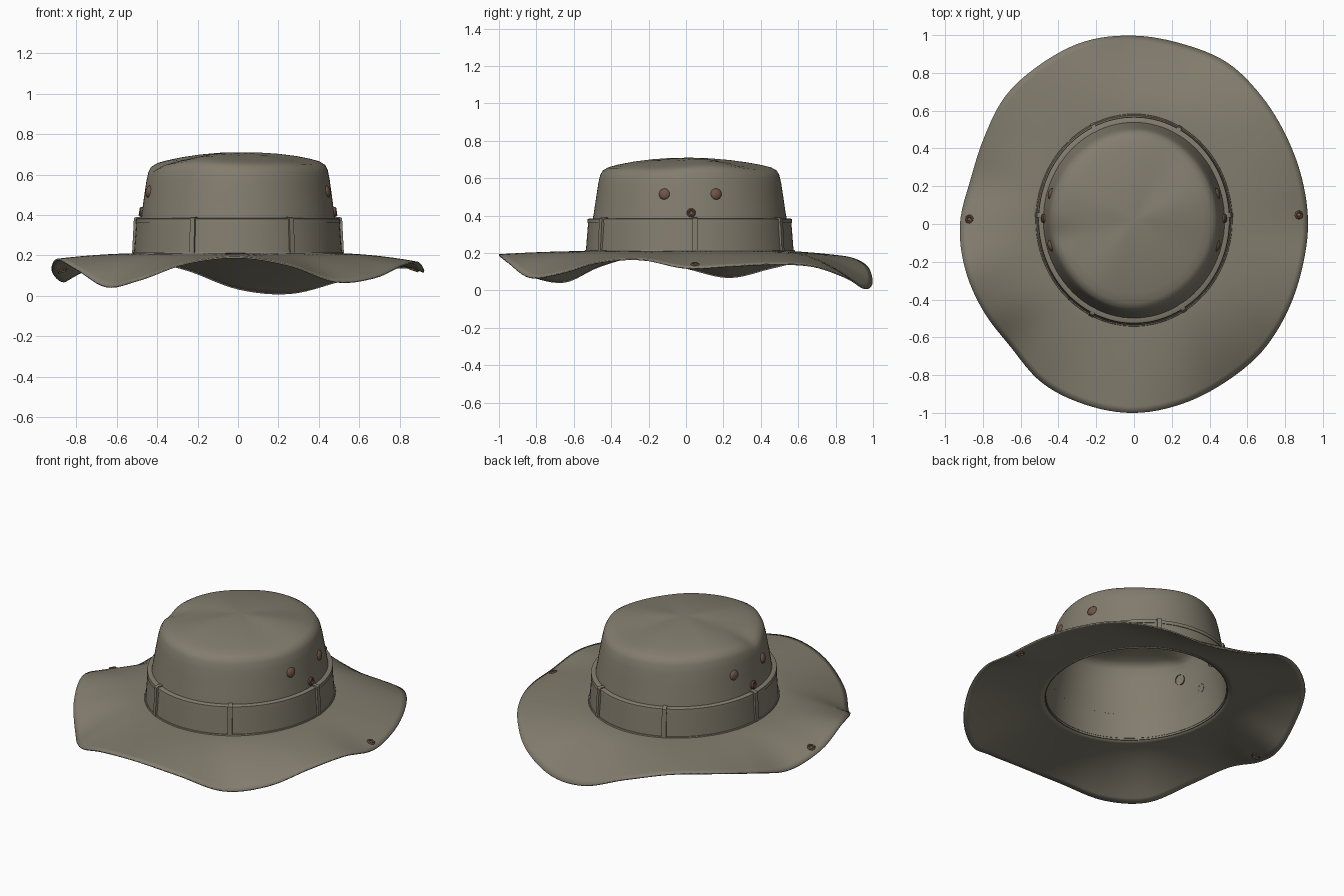
import bpy, bmesh
from math import sin, cos, pi, radians, exp
from mathutils import Vector

cube = bpy.data.objects.get("Cube")
if cube:
    bpy.data.objects.remove(cube, do_unlink=True)

STRETCH, SHIFT = 1.08, 0.02   # the crown is a slightly long ellipse


def material(name, rgb):
    m = bpy.data.materials.new(name)
    m.use_nodes = True
    m.diffuse_color = (*rgb, 1)
    bsdf = m.node_tree.nodes["Principled BSDF"]
    bsdf.inputs["Base Color"].default_value = (*rgb, 1)
    bsdf.inputs["Roughness"].default_value = 0.9
    return m


cloth = material("olive cloth", (0.225, 0.205, 0.155))
copper = material("brown metal", (0.16, 0.09, 0.06))


def finish(name, bm, mat, angle=40, thickness=0):
    bmesh.ops.remove_doubles(bm, verts=bm.verts, dist=1e-5)
    bmesh.ops.recalc_face_normals(bm, faces=bm.faces)
    mesh = bpy.data.meshes.new(name)
    bm.to_mesh(mesh)
    bm.free()
    mesh.materials.append(mat)
    ob = bpy.data.objects.new(name, mesh)
    bpy.context.collection.objects.link(ob)
    if thickness:
        mod = ob.modifiers.new("thickness", 'SOLIDIFY')
        mod.thickness = thickness
        mod.offset = 0
    bpy.ops.object.select_all(action='DESELECT')
    ob.select_set(True)
    bpy.context.view_layer.objects.active = ob
    bpy.ops.object.shade_smooth_by_angle(angle=radians(angle))
    return ob


def sweep(point, start, end, steps, count, closed=False):
    """Grid of point(angle, index); closed joins the profile into a loop with caps."""
    bm = bmesh.new()
    rows = []
    for i in range(steps + 1):
        a = start + (end - start) * i / steps
        rows.append([bm.verts.new(point(a, j)) for j in range(count)])
    for r, s in zip(rows, rows[1:]):
        for j in range(count if closed else count - 1):
            k = (j + 1) % count
            bm.faces.new((r[j], s[j], s[k], r[k]))
    if closed and end - start < 6:
        bm.faces.new(rows[0])
        bm.faces.new(rows[-1])
    return bm


def on_ellipse(a, r, z):
    return Vector((r * cos(a), r * STRETCH * sin(a) + SHIFT, z))


def lathe(name, profile, start=0, end=2 * pi, steps=96):
    bm = sweep(lambda a, j: on_ellipse(a, *profile[j]), start, end, steps, len(profile), True)
    return finish(name, bm, cloth, 35)


def wave(table, a):
    """Smooth periodic curve through evenly spaced values."""
    n = len(table)
    f = (a / (2 * pi) * n) % n
    i = int(f)
    t = f - i
    p, q, r, s = (table[(i + k) % n] for k in (-1, 0, 1, 2))
    return q + t / 2 * (r - p + t * (2*p - 5*q + 4*r - s + t * (3*q - p - 3*r + s)))


# Wavy brim: edge radius and edge height every 15 degrees from +x
REACH = [.92, .92, .93, .955, .985, .985, .995, 1, .98, .96, .915, .895,
         .92, .925, .92, .92, .97, .99, 1, .985, .965, .955, .935, .92]
DROP = [.12, .13, .14, .13, .07, .012, .035, .13, .18, .17, .12, .07,
        .12, .18, .13, .045, .08, .16, .19, .15, .07, .09, .15, .165]
RINGS = 14


def brim_at(a, t):
    inner = on_ellipse(a, 0.495, 0.207)
    r = wave(REACH, a)
    outer = Vector((r * cos(a), r * sin(a), 0))
    p = inner.lerp(outer, t)
    p.z = 0.207 + (wave(DROP, a) - 0.207) * t ** 1.8
    return p


finish("brim", sweep(lambda a, j: brim_at(a, j / RINGS), 0, 2 * pi, 144, RINGS + 1),
       cloth, 60, 0.008)

# Crown wall and soft lumpy top
CROWN = [(.497, .207), (.49, .26), (.48, .36), (.47, .42), (.458, .5), (.447, .57),
         (.437, .615), (.425, .638), (.40, .653), (.36, .664), (.29, .678), (.2, .692),
         (.1, .702), (0, .706)]


def crown_at(a, j):
    r, z = CROWN[j]
    soft = max(0, min(1, (z - 0.4) / 0.25)) * min(1, r / 0.3)
    z += 0.007 * soft * sin(3 * a + 1) + 0.004 * soft * sin(5 * a)
    p = on_ellipse(a, r + 0.004 * soft * sin(4 * a + 2), z)
    # pinched dent in the side of the top
    dent = (p - Vector((-0.40, -0.06, 0.64))).length
    p.z -= 0.02 * exp(-(dent / 0.07) ** 2)
    return p


finish("crown", sweep(crown_at, 0, 2 * pi, 96, len(CROWN)), cloth, 60, 0.008)

# Hat band with a raised hem along the top and a seam at the base
lathe("hat_band", [(.488, .215), (.514, .215), (.503, .365), (.476, .365)])
lathe("band_hem", [(.476, .36), (.507, .36), (.505, .381), (.498, .385), (.474, .385)])
lathe("base_seam", [(.49, .204), (.522, .206), (.519, .217), (.49, .218)])

# Band loops
STRAP = [(.505, .212), (.524, .212), (.515, .384), (.505, .391), (.475, .391)]
for i, deg in enumerate((3, 62, 115, 177, 244, 301)):
    mid, half = radians(deg), radians(1.4)
    lathe(f"band_loop_{i + 1}", STRAP, mid - half, mid + half, 3)


def turned(name, profile, place, normal, sides):
    """Small turned metal part standing on a surface."""
    bm = sweep(lambda a, j: (profile[j][0] * cos(a), profile[j][0] * sin(a), profile[j][1]),
               0, 2 * pi, sides, len(profile))
    ob = finish(name, bm, copper, 40)
    ob.location = place
    ob.rotation_mode = 'QUATERNION'
    ob.rotation_quaternion = Vector(normal).to_track_quat('Z', 'Y')


DOME = [(.03, -.012), (.03, .004), (.025, .011), (.014, .016), (0, .018)]
SNAP = [(.024, -.012), (.024, .006), (.018, .012), (.012, .01), (.009, .004), (0, .004)]

# Vent buttons, strap snaps and brim snaps on both sides
for side, label in ((1, "left"), (-1, "right")):
    for y, where in ((-0.115, "front"), (0.16, "back")):
        x = 0.456 * (1 - ((y - SHIFT) / (0.456 * STRETCH)) ** 2) ** 0.5
        turned(f"{label}_{where}_vent_button", DOME, (side * x, y, 0.515),
               (side, (y - SHIFT) * 2, 0.15), 20)
    turned(f"{label}_strap_snap", SNAP, (side * 0.477, 0.028, 0.415), (side, 0, 0.15), 12)
    a = radians(3) if side > 0 else radians(178.5)
    p = brim_at(a, 0.89)
    slope = brim_at(a, 0.95) - brim_at(a, 0.83)
    around = brim_at(a + 0.05, 0.89) - brim_at(a - 0.05, 0.89)
    turned(f"{label}_brim_snap", SNAP, p, slope.cross(around), 8)
